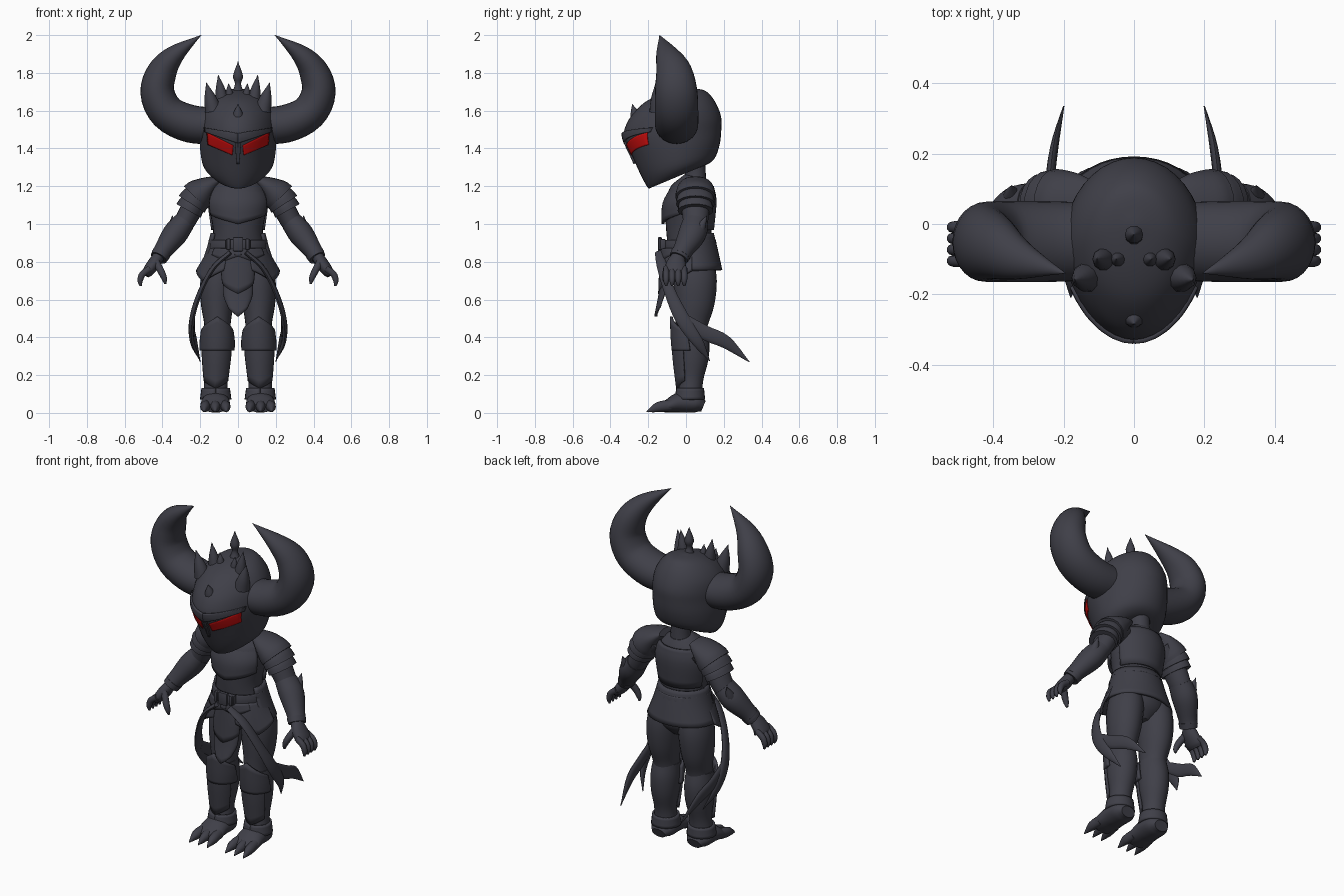
import bpy, bmesh
from math import sin, cos, pi, radians
from mathutils import Vector
from mathutils.bvhtree import BVHTree

default_cube = bpy.data.objects.get("Cube")
if default_cube:
    bpy.data.objects.remove(default_cube)


def make_material(name, colour):
    material = bpy.data.materials.new(name)
    material.use_nodes = True
    material.diffuse_color = (*colour, 1)
    material.node_tree.nodes["Principled BSDF"].inputs["Base Color"].default_value = (*colour, 1)
    return material


ARMOUR = make_material("dark slate armour", (.05, .05, .065))
GLOW = make_material("red eyes", (.55, .004, .004))
parts = []


def finish(name, bm, mirror=False, thickness=0, material=ARMOUR):
    """Turn a bmesh into an object, optionally thickened and mirrored across x."""
    bmesh.ops.recalc_face_normals(bm, faces=bm.faces)
    mesh = bpy.data.meshes.new(name)
    bm.to_mesh(mesh)
    bm.free()
    mesh.materials.append(material)
    part = bpy.data.objects.new(name, mesh)
    bpy.context.collection.objects.link(part)
    if thickness:
        solid = part.modifiers.new("thickness", "SOLIDIFY")
        solid.thickness, solid.offset = thickness, 0
    if mirror:
        part.modifiers.new("mirror", "MIRROR").use_mirror_merge = False
    parts.append(part)
    return part


def smooth_path(keys, steps=4):
    """Catmull-Rom interpolation through key sections."""
    keys = [Vector(key) for key in keys]
    padded = [keys[0] * 2 - keys[1]] + keys + [keys[-1] * 2 - keys[-2]]
    result = []
    for a, b, c, d in zip(padded, padded[1:], padded[2:], padded[3:]):
        for i in range(steps):
            t = i / steps
            result.append((b * 2 + (c - a) * t + (a * 2 - b * 5 + c * 4 - d) * t ** 2
                           + (b * 3 - a - c * 3 + d) * t ** 3) / 2)
    return result + [keys[-1]]


def skin(rings, closed=True):
    """Join rows of points with quads; closed rows are capped at both ends."""
    bm = bmesh.new()
    rows = [[bm.verts.new(point) for point in ring] for ring in rings]
    count = len(rows[0])
    for low, high in zip(rows, rows[1:]):
        for i in range(count if closed else count - 1):
            j = (i + 1) % count
            bm.faces.new((low[i], low[j], high[j], high[i]))
    if closed:
        bm.faces.new(rows[0])
        bm.faces.new(rows[-1])
    return bm


def tube(name, keys, across="X", mirror=False, sides=20):
    """Sections are x, y, z, radius along the across axis, other radius."""
    path = smooth_path(keys)
    centres = [Vector(key[:3]) for key in path]
    axis = Vector((1, 0, 0)) if across == "X" else Vector((0, 1, 0))
    rings = []
    for i, key in enumerate(path):
        tangent = (centres[min(i + 1, len(path) - 1)] - centres[max(i - 1, 0)]).normalized()
        u = (axis - tangent * axis.dot(tangent)).normalized()
        v = tangent.cross(u)
        wide, deep = max(key[3], .001), max(key[4], .001)
        rings.append([centres[i] + u * wide * cos(2 * pi * k / sides) + v * deep * sin(2 * pi * k / sides)
                      for k in range(sides)])
    return finish(name, skin(rings), mirror)


def shell(name, keys, start, end, point=0, mirror=False, thickness=.015):
    """Curved plate around z (angle 0 is the front); the last row is drawn out to a point."""
    path = smooth_path(keys)
    rings = []
    for i, (x, y, z, rx, ry) in enumerate(path):
        pull = point * (i / (len(path) - 1)) ** 2
        row = []
        for k in range(25):
            s = k / 24
            a = start + (end - start) * s
            row.append((x + rx * sin(a), y - ry * cos(a), z + pull * (1 - abs(2 * s - 1))))
        rings.append(row)
    return finish(name, skin(rings, False), mirror, thickness)


def spike(name, base, tip, radius, mirror=False):
    base, tip = Vector(base), Vector(tip)
    middle = base.lerp(tip, .45)
    tube(name, [(*base, radius, radius), (*middle, radius * .7, radius * .7), (*tip, 0, 0)],
         "X" if abs(tip.x - base.x) < .05 else "Y", mirror, 10)


def box(name, centre, size):
    bm = bmesh.new()
    bmesh.ops.create_cube(bm, size=1)
    for vert in bm.verts:
        vert.co = Vector(centre) + vert.co * Vector(size)
    bmesh.ops.bevel(bm, geom=bm.edges[:], offset=.006, segments=2, affect="EDGES", profile=.5)
    finish(name, bm)


# Helmet: slanted rings given as front y, front z, back y, back z, half width
helmet_rings = []
for front_y, front_z, back_y, back_z, width in smooth_path([
        (-.19, 1.2, .04, 1.3, .07), (-.2, 1.19, .1, 1.31, .125), (-.235, 1.25, .15, 1.345, .18),
        (-.285, 1.36, .178, 1.42, .2), (-.328, 1.46, .187, 1.5, .203), (-.315, 1.53, .187, 1.56, .2),
        (-.275, 1.59, .168, 1.62, .185), (-.21, 1.65, .135, 1.675, .145), (-.12, 1.69, .09, 1.71, .09),
        (-.02, 1.715, 0, 1.718, .01)]):
    ring = []
    for k in range(40):
        a = 2 * pi * k / 40
        t = (1 - cos(a)) / 2
        taper = 1 - .13 * max(0, cos(a))
        ring.append(Vector((width * sin(a) * taper, front_y + (back_y - front_y) * t,
                            front_z + (back_z - front_z) * t)))
    helmet_rings.append(ring)
helmet_bm = skin(helmet_rings)
helmet_tree = BVHTree.FromBMesh(helmet_bm)
finish("helmet", helmet_bm)


def face_plate(name, corners, lift, thickness, material=ARMOUR):
    """Four x, z corners laid onto the front of the helmet."""
    a, b, c, d = [Vector((x, 0, z)) for x, z in corners]
    rows = []
    for i in range(9):
        row = []
        for k in range(13):
            point = a.lerp(b, k / 12).lerp(d.lerp(c, k / 12), i / 8)
            hit = helmet_tree.ray_cast(Vector((point.x, -1, point.z)), Vector((0, 1, 0)))[0]
            row.append(hit - Vector((0, lift, 0)))
        rows.append(row)
    finish(name, skin(rows, False), True, thickness, material)


face_plate("eyes", [(.03, 1.365), (.16, 1.42), (.165, 1.485), (.025, 1.415)], .005, .004, GLOW)
face_plate("brow_ridges", [(0, 1.43), (.172, 1.487), (.175, 1.51), (0, 1.48)], .004, .016)
face_plate("nose_ridge", [(0, 1.32), (.006, 1.32), (.018, 1.45), (0, 1.45)], .004, .014)

# Horns, crown and crest
tube("horns", [(.1, -.05, 1.52, .11, .095), (.25, -.05, 1.53, .115, .1), (.375, -.05, 1.59, .115, .095),
               (.427, -.052, 1.7, .112, .09), (.4, -.065, 1.81, .095, .078), (.33, -.1, 1.9, .06, .05),
               (.195, -.14, 2, 0, 0)], "Y", True, 28)
tube("crown_centre_spike", [(0, -.03, 1.69, .035, .035), (0, -.03, 1.74, .016, .016),
                            (0, -.03, 1.785, .026, .026), (0, -.03, 1.86, 0, 0)], sides=10)
spike("crown_middle_spikes", (.085, -.1, 1.66), (.105, -.1, 1.79), .034, True)
spike("crown_outer_spikes", (.13, -.15, 1.6), (.168, -.16, 1.75), .045, True)
spike("crown_small_spikes", (.045, -.1, 1.68), (.05, -.1, 1.745), .022, True)
spike("forehead_crest", (0, -.26, 1.55), (0, -.285, 1.635), .035)

# Neck and torso
tube("neck", [(0, .05, 1.18, .07, .06), (0, .05, 1.26, .055, .055), (0, .045, 1.36, .06, .055)])
tube("torso", [(0, .05, .66, .05, .05), (0, .045, .72, .14, .11), (0, .035, .8, .16, .125),
               (0, .02, .9, .138, .118), (0, .015, .97, .132, .12), (0, .018, 1.06, .148, .128),
               (0, .025, 1.14, .155, .125), (0, .04, 1.2, .125, .1), (0, .05, 1.25, .06, .06)], sides=32)
shell("breastplate", [(0, .035, 1.195, .13, .105), (0, .02, 1.12, .158, .137), (0, .016, 1.05, .152, .138)],
      -1.2, 1.2, -.05)
shell("back_plate", [(0, .035, 1.2, .13, .105), (0, .022, 1.12, .158, .132), (0, .016, .97, .14, .125)],
      pi - 1.3, pi + 1.3)

# Belt, buckle and hanging armour
shell("belt", [(0, .02, .915, .147, .13), (0, .02, .89, .152, .135), (0, .02, .865, .153, .135)], 0, 2 * pi)
box("buckle_back", (0, -.122, .893), (.13, .03, .055))
box("buckle_centre", (0, -.138, .893), (.055, .022, .075))
for side in (-1, 1):
    box("buckle_stud", (side * .05, -.138, .893), (.02, .018, .06))
shell("back_skirt", [(0, .02, .95, .138, .12), (0, .025, .86, .162, .137), (0, .035, .755, .2, .15)],
      1.15, 2 * pi - 1.15)
shell("hip_plates", [(0, .02, .87, .15, .14), (0, .02, .81, .182, .15), (0, .02, .755, .215, .155)],
      .35, 1.65, -.06, True)
shell("crossed_sashes", [(0, .02, .87, .155, .15), (0, .02, .835, .172, .155)], -.1, .9, -.03, True)
shell("loincloth_upper", [(0, -.1, .86, .055, .03), (0, -.1, .77, .082, .035), (0, -.105, .69, .078, .035)],
      -1.5, 1.5, -.06)
shell("loincloth_lower", [(0, -.095, .74, .07, .03), (0, -.11, .63, .072, .03), (0, -.135, .56, .045, .025)],
      -1.5, 1.5, -.05)

# Forked ribbon tails
tube("ribbon_tails", [(.04, -.14, .85, .012, .025), (.13, -.125, .77, .012, .028), (.2, -.085, .64, .013, .03),
                      (.243, -.02, .5, .014, .038), (.243, .06, .38, .012, .03), (.2, .125, .275, .002, .002)],
     "X", True, 12)
tube("ribbon_forks", [(.24, -.02, .5, .012, .03), (.24, .1, .425, .013, .038), (.228, .21, .375, .012, .034),
                      (.2, .335, .27, .002, .002)], "X", True, 12)

# Shoulders and arms
tube("arms", [(.14, .05, 1.18, .075, .06), (.23, .05, 1.1, .075, .06), (.29, .048, 1, .065, .055),
              (.35, .02, .92, .058, .05), (.425, -.04, .82, .036, .032)], "Y", True)
tube("shoulder_caps", [(.1, .05, 1.235, .06, .02), (.15, .05, 1.205, .09, .05), (.2, .05, 1.165, .104, .08),
                       (.225, .05, 1.14, .106, .085)], "Y", True)
tube("shoulder_plates_middle", [(.2, .05, 1.165, .08, .06), (.225, .05, 1.135, .098, .077),
                                (.245, .05, 1.105, .102, .082)], "Y", True)
tube("shoulder_plates_lower", [(.225, .05, 1.13, .07, .055), (.245, .05, 1.1, .09, .07),
                               (.262, .05, 1.07, .094, .074)], "Y", True)
tube("gauntlets", [(.285, .05, 1.01, .068, .058), (.335, .032, .945, .074, .066), (.395, -.015, .862, .054, .05),
                   (.415, -.03, .832, .052, .047)], "Y", True)
tube("gauntlet_cuffs", [(.405, -.025, .845, .055, .05), (.42, -.038, .82, .052, .046)], "Y", True)
spike("elbow_spikes", (.345, .06, .945), (.348, .11, 1.045), .036, True)

# Hands
tube("palms", [(.42, -.04, .83, .035, .03), (.445, -.052, .79, .052, .034), (.475, -.058, .75, .056, .03),
               (.49, -.06, .73, .045, .02)], "Y", True)
for i in range(4):
    y = -.105 + i * .032
    tube("fingers", [(.465, y, .765, .016, .018), (.505, y, .735, .017, .018), (.518, y, .7, .015, .015),
                     (.515, y, .672, .006, .006)], "Y", True, 10)
tube("thumbs", [(.435, -.08, .8, .018, .02), (.405, -.105, .745, .019, .019), (.39, -.11, .71, .015, .015),
                (.385, -.108, .683, .006, .006)], "Y", True, 10)

# Legs and greaves
tube("thighs", [(.09, .045, .81, .08, .1), (.105, .05, .7, .094, .113), (.11, .045, .58, .087, .105),
                (.109, .03, .47, .07, .085), (.11, .025, .38, .07, .08)], "X", True, 24)
tube("greaves", [(.11, .025, .45, .072, .084), (.112, .03, .37, .08, .094), (.114, .032, .28, .076, .086),
                 (.117, .028, .18, .062, .064), (.118, .022, .1, .066, .064), (.118, .02, .05, .07, .07)],
     "X", True, 24)
shell("knee_guards", [(.111, .03, .33, .086, .098), (.11, .022, .38, .086, .096), (.11, .012, .43, .08, .09)],
      -1.5, 1.5, .08, True)
shell("shin_plates", [(.111, .028, .4, .083, .098), (.114, .03, .3, .08, .094), (.117, .025, .17, .066, .07)],
      -1.1, 1.1, -.04, True)
shell("ankle_cuffs", [(.118, .022, .13, .068, .066), (.118, .02, .07, .076, .074)], 0, 2 * pi, 0, True)

# Clawed feet
tube("feet", [(.118, .092, .035, .045, .03), (.118, .05, .05, .072, .049), (.119, -.03, .055, .076, .054),
              (.121, -.09, .038, .078, .037), (.122, -.135, .025, .066, .022)], "X", True, 20)
for offset in (-.05, 0, .05):
    x = .12 + offset
    tube("toes", [(x, -.08, .04, .026, .03), (x + offset * .1, -.14, .032, .026, .028),
                  (x + offset * .15, -.175, .02, .015, .018), (x + offset * .2, -.208, .006, .002, .002)],
         "X", True, 12)

# Smooth surfaces with crisp plate edges
bpy.ops.object.select_all(action="DESELECT")
for part in parts:
    part.select_set(True)
bpy.context.view_layer.objects.active = parts[0]
bpy.ops.object.shade_smooth_by_angle(angle=radians(40))
